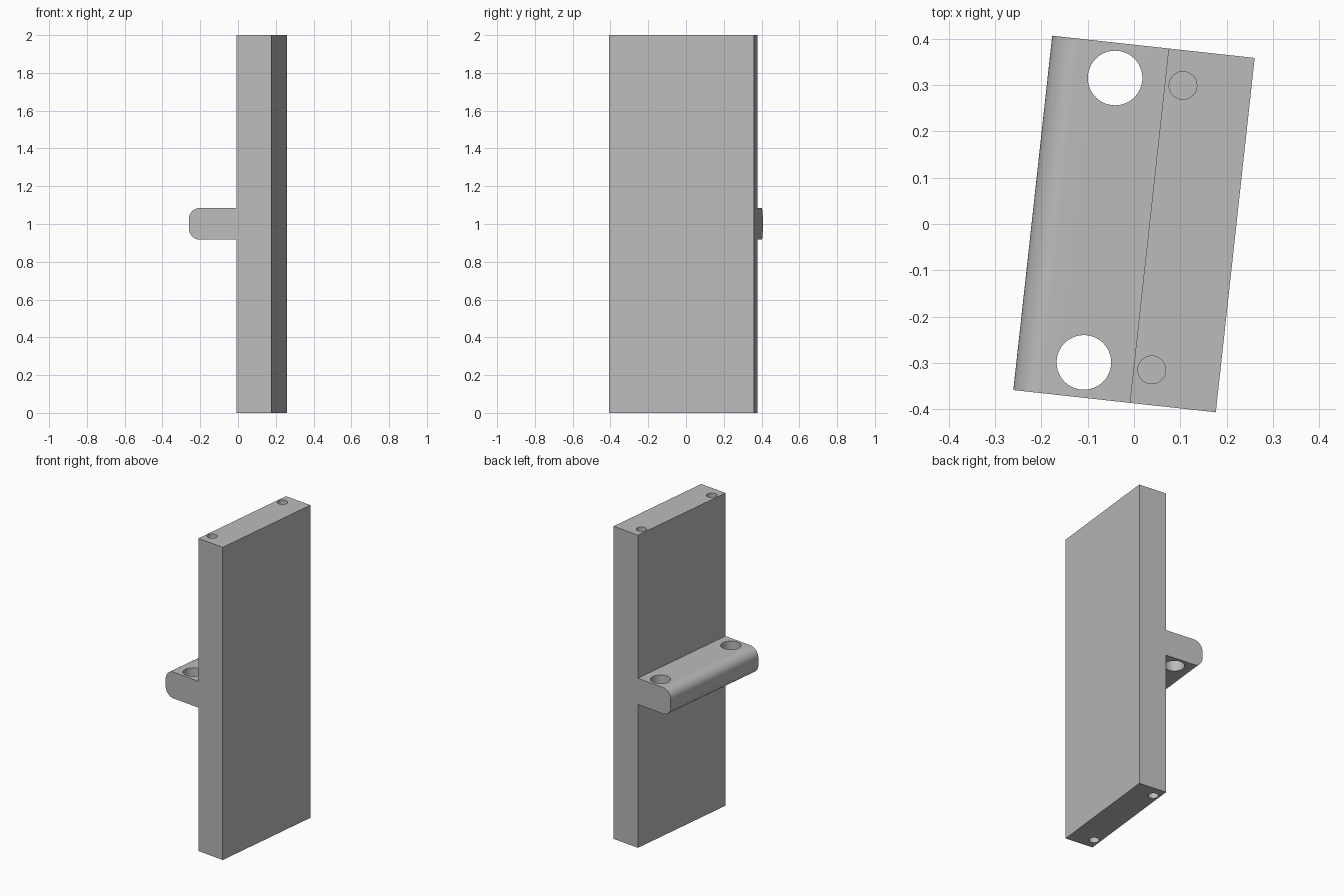
import bpy, bmesh
from math import radians, cos, sin, pi
from mathutils import Matrix

cube = bpy.data.objects.get("Cube")
if cube:
    bpy.data.objects.remove(cube, do_unlink=True)

TURN = Matrix.Rotation(radians(-6.26), 4, 'Z')
HALF_Y = 0.385        # half width of plate and shelf
HOLE_Y = 0.309        # hole spacing from the middle
FACE_X = 0.033        # plane where the shelf meets the plate

grey = bpy.data.materials.new("plain grey")
grey.use_nodes = True
colour = (0.5, 0.5, 0.5, 1)
grey.diffuse_color = colour
grey.node_tree.nodes["Principled BSDF"].inputs["Base Color"].default_value = colour


def extrude_profile(name, points):
    """Extrude an x-z outline across the full width."""
    bm = bmesh.new()
    face = bm.faces.new([bm.verts.new((x, -HALF_Y, z)) for x, z in points])
    out = bmesh.ops.extrude_face_region(bm, geom=[face])
    verts = [v for v in out["geom"] if isinstance(v, bmesh.types.BMVert)]
    bmesh.ops.translate(bm, verts=verts, vec=(0, 2 * HALF_Y, 0))
    bmesh.ops.recalc_face_normals(bm, faces=bm.faces)
    return finish(name, bm)


def finish(name, bm):
    mesh = bpy.data.meshes.new(name)
    bm.to_mesh(mesh)
    bm.free()
    mesh.materials.append(grey)
    obj = bpy.data.objects.new(name, mesh)
    obj.matrix_world = TURN
    bpy.context.collection.objects.link(obj)
    return obj


def drill(target, name, x, radius, spans):
    """Cut a pair of vertical holes for each z span."""
    bm = bmesh.new()
    for low, high in spans:
        for y in (-HOLE_Y, HOLE_Y):
            bmesh.ops.create_cone(
                bm, cap_ends=True, segments=48, radius1=radius, radius2=radius,
                depth=high - low, matrix=Matrix.Translation((x, y, (low + high) / 2)))
    cutter = finish(name, bm)
    mod = target.modifiers.new("holes", 'BOOLEAN')
    mod.operation = 'DIFFERENCE'
    mod.solver = 'EXACT'
    mod.object = cutter
    bpy.context.view_layer.objects.active = target
    bpy.ops.object.select_all(action='DESELECT')
    target.select_set(True)
    bpy.ops.object.modifier_apply(modifier=mod.name)
    bpy.data.objects.remove(cutter, do_unlink=True)
    bpy.ops.object.shade_smooth_by_angle(angle=radians(30))


# Upright plate with blind holes in both ends
plate = extrude_profile("upright_plate", [(FACE_X, 0), (0.22, 0), (0.22, 2), (FACE_X, 2)])
drill(plate, "end_hole_cutter", 0.0725, 0.03, [(-0.05, 0.25), (1.75, 2.05)])

# Shelf with a rounded outer edge and two through holes
BOTTOM, TOP, R, EDGE = 0.917, 1.085, 0.06, -0.22
outline = [(FACE_X, BOTTOM), (FACE_X, TOP)]
for centre_z, start in ((TOP - R, pi / 2), (BOTTOM + R, pi)):
    for i in range(13):
        a = start + i * pi / 24
        outline.append((EDGE + R + R * cos(a), centre_z + R * sin(a)))
shelf = extrude_profile("shelf", outline)
drill(shelf, "shelf_hole_cutter", -0.075, 0.059, [(0.8, 1.2)])
